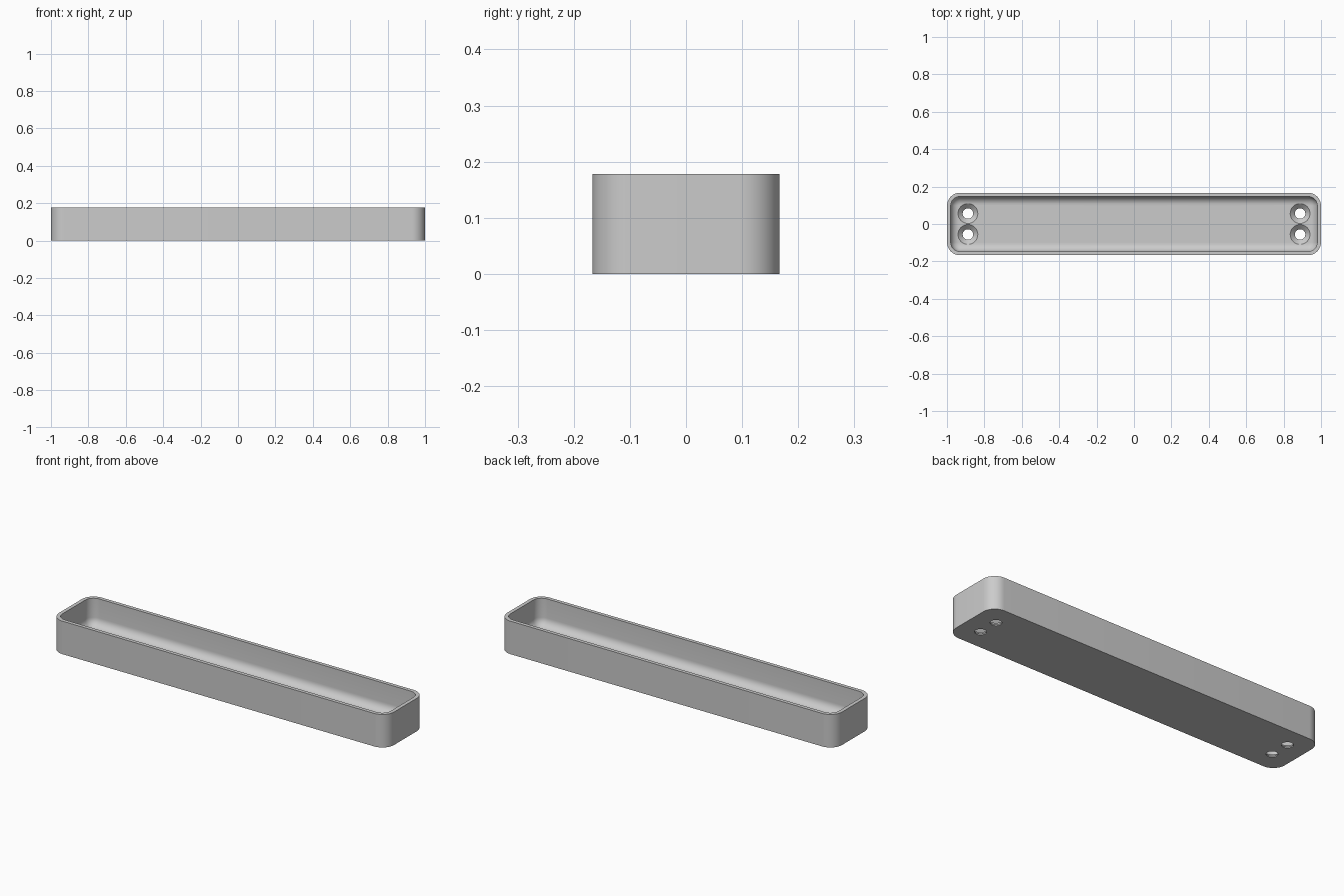
import bpy, bmesh, math

HALF_X, HALF_Y, HEIGHT = 1.0, 0.167, 0.178
CORNER, WALL, FLOOR, FILLET = 0.07, 0.02, 0.03, 0.045

old = bpy.data.objects.get("Cube")
if old:
    bpy.data.objects.remove(old)

grey = bpy.data.materials.new("plain grey")
grey.use_nodes = True
grey.diffuse_color = (0.6, 0.6, 0.6, 1)
grey.node_tree.nodes["Principled BSDF"].inputs["Base Color"].default_value = (0.6, 0.6, 0.6, 1)


def skin(name, rings):
    """Closed solid through a stack of matching point rings."""
    bm = bmesh.new()
    loops = [[bm.verts.new(p) for p in ring] for ring in rings]
    for a, b in zip(loops, loops[1:]):
        for i in range(len(a)):
            j = (i + 1) % len(a)
            bm.faces.new((a[i], a[j], b[j], b[i]))
    bm.faces.new(loops[0][::-1])
    bm.faces.new(loops[-1])
    bmesh.ops.recalc_face_normals(bm, faces=bm.faces)
    mesh = bpy.data.meshes.new(name)
    bm.to_mesh(mesh)
    bm.free()
    mesh.materials.append(grey)
    obj = bpy.data.objects.new(name, mesh)
    bpy.context.collection.objects.link(obj)
    return obj


def rounded_ring(inset, z, steps=12):
    r = CORNER - inset
    points = []
    for q, (sx, sy) in enumerate([(1, 1), (-1, 1), (-1, -1), (1, -1)]):
        for k in range(steps + 1):
            a = (q + k / steps) * math.pi / 2
            points.append((sx * (HALF_X - CORNER) + r * math.cos(a),
                           sy * (HALF_Y - CORNER) + r * math.sin(a), z))
    return points


def circle(x, y, r, z, count=32):
    return [(x + r * math.cos(i * math.tau / count),
             y + r * math.sin(i * math.tau / count), z) for i in range(count)]


# Tray shell: outer wall, rim, inner wall, rounded floor edge
rings = [rounded_ring(0, 0), rounded_ring(0, HEIGHT), rounded_ring(WALL, HEIGHT)]
for k in range(9):
    a = k / 8 * math.pi / 2
    rings.append(rounded_ring(WALL + FILLET * (1 - math.cos(a)),
                              FLOOR + FILLET * (1 - math.sin(a))))
tray = skin("tray", rings)

# Countersunk screw holes, a pair at each end
cutters = []
for x in (-0.888, 0.888):
    for y in (-0.056, 0.056):
        profile = [(0.028, -0.05), (0.028, 0.006), (0.053, FLOOR), (0.053, 0.1)]
        cutter = skin("screw_hole_cutter", [circle(x, y, r, z) for r, z in profile])
        cutter.hide_render = True
        cutters.append(cutter)
        cut = tray.modifiers.new("screw hole", "BOOLEAN")
        cut.operation = "DIFFERENCE"
        cut.solver = "EXACT"
        cut.object = cutter

bpy.context.view_layer.objects.active = tray
tray.select_set(True)
for cut in list(tray.modifiers):
    bpy.ops.object.modifier_apply(modifier=cut.name)
for cutter in cutters:
    bpy.data.objects.remove(cutter)
bpy.ops.object.shade_smooth_by_angle(angle=math.radians(30))
